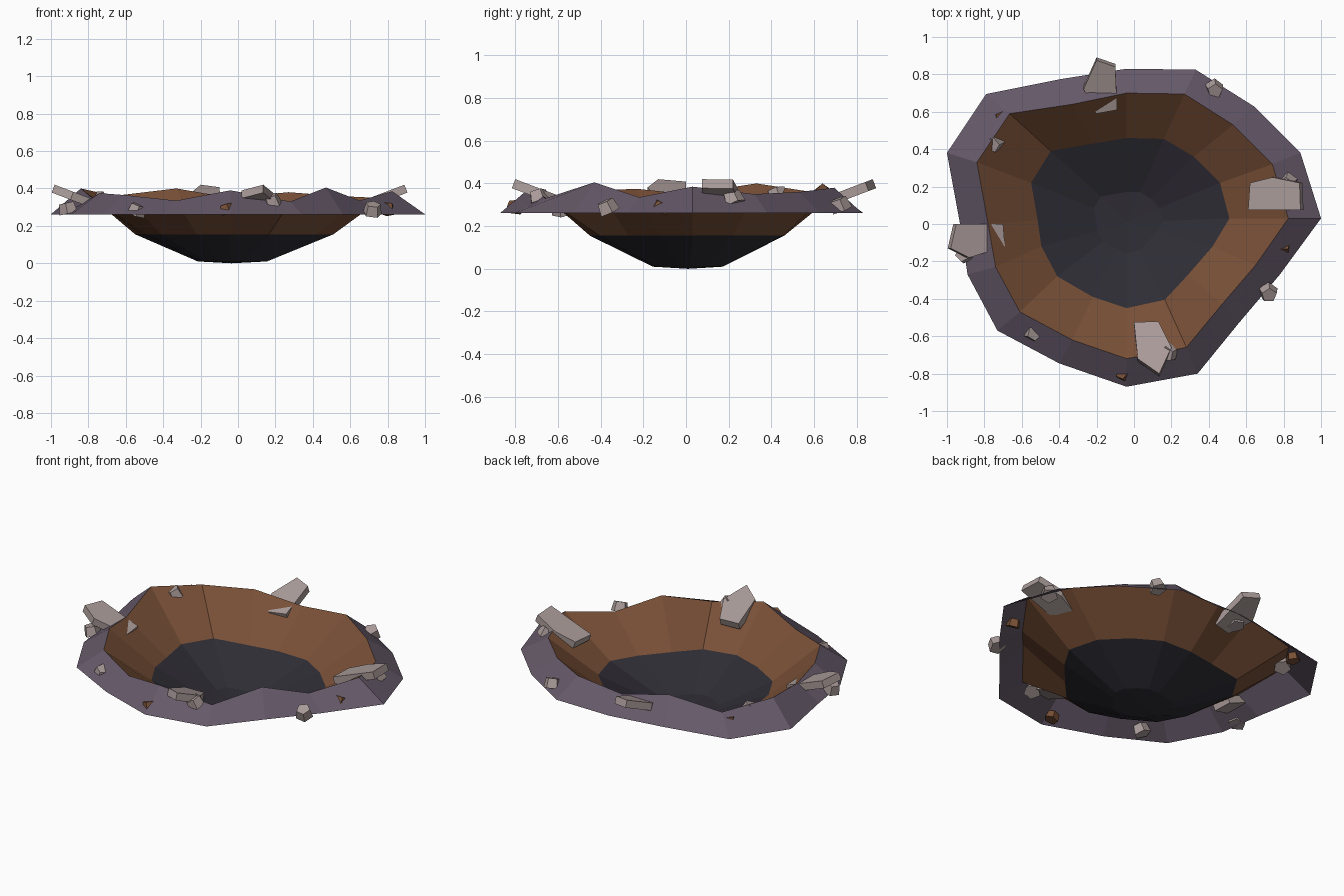
import bpy, bmesh, math, random
from mathutils import Vector, Euler

if "Cube" in bpy.data.objects:
    bpy.data.objects.remove(bpy.data.objects["Cube"])

random.seed(4)


def material(name, rgb):
    m = bpy.data.materials.new(name)
    m.diffuse_color = (*rgb, 1)
    m.use_nodes = True
    m.node_tree.nodes["Principled BSDF"].inputs["Base Color"].default_value = m.diffuse_color
    return m


ASH = material("ash_soil", (0.13, 0.10, 0.14))
EARTH = material("brown_earth", (0.19, 0.08, 0.038))
DARK = material("scorched_floor", (0.028, 0.026, 0.035))
STONE = material("stone", (0.40, 0.33, 0.32))


def finish(name, bm, mat):
    me = bpy.data.meshes.new(name)
    bm.to_mesh(me)
    bm.free()
    me.materials.append(mat)
    ob = bpy.data.objects.new(name, me)
    bpy.context.collection.objects.link(ob)
    return ob


def band(name, rings, mat, tip=None):
    """Flat-shaded strips between successive rings, optionally closed by a fan."""
    bm = bmesh.new()
    vr = [[bm.verts.new(p) for p in r] for r in rings]
    n = len(rings[0])
    for a, b in zip(vr, vr[1:]):
        for i in range(n):
            j = (i + 1) % n
            bm.faces.new((a[i], a[j], b[j], b[i]))
    if tip:
        t = bm.verts.new(tip)
        for i in range(n):
            bm.faces.new((vr[-1][i], vr[-1][(i + 1) % n], t))
    return finish(name, bm, mat)


# Crater outlines, counter-clockwise from +x
outer = [(1.0, .03), (.89, .38), (.64, .63), (.33, .825), (-.04, .83), (-.39, .775),
         (-.79, .695), (-1.0, .38), (-.93, .0), (-.89, -.27), (-.73, -.57), (-.40, -.745),
         (-.04, -.87), (.34, -.80), (.56, -.53), (.78, -.27)]
rim = [(.825, .03, .385), (.74, .32, .35), (.53, .53, .36), (.27, .695, .38), (-.04, .70, .35),
       (-.33, .64, .40), (-.665, .59, .36), (-.84, .33, .40), (-.78, 0, .35), (-.74, -.23, .375),
       (-.61, -.47, .365), (-.33, -.62, .335), (-.04, -.72, .39), (.28, -.66, .33),
       (.47, -.43, .405), (.65, -.22, .335)]
inner = [(.51, .03), (.46, .22), (.32, .36), (.16, .455), (-.04, .46), (-.22, .43),
         (-.445, .39), (-.55, .22), (-.515, .02), (-.495, -.12), (-.41, -.28), (-.22, -.39),
         (-.04, -.45), (.165, -.405), (.29, -.27), (.42, -.12)]
outer = [(x, y, .262) for x, y in outer]
inner = [(x, y, .155) for x, y in inner]
floor = [(-.035 + .35 * (x + .035), .01 + .36 * (y - .01), .01) for x, y, z in inner]

band("outer_slope", [outer, rim], ASH)
band("inner_wall", [rim, inner], EARTH)
band("crater_floor", [inner, floor], DARK, tip=(-.035, .01, 0))


def slab(name, outline, direction, top=.42, slope=.38, thick=.045):
    """Flat plate tilted upward towards the given outward direction."""
    d = Vector(direction)
    far = max(Vector(p).dot(d) for p in outline)
    bm = bmesh.new()
    vs = [bm.verts.new((x, y, top - slope * (far - Vector((x, y)).dot(d)))) for x, y in outline]
    f = bm.faces.new(vs)
    f.normal_update()
    if f.normal.z < 0:
        f.normal_flip()
    n = f.normal.copy()
    res = bmesh.ops.extrude_face_region(bm, geom=[f], use_keep_orig=True)
    low = [v for v in res["geom"] if isinstance(v, bmesh.types.BMVert)]
    bmesh.ops.translate(bm, verts=low, vec=-n * thick)
    bmesh.ops.recalc_face_normals(bm, faces=bm.faces[:])
    finish(name, bm, STONE)


# Large tilted plates on the rim
slab("slab_right", [(.61, .075), (.89, .075), (.885, .22), (.74, .25), (.62, .22)], (1, 0))
slab("slab_back", [(-.27, .72), (-.2, .59), (-.09, .61), (-.1, .84), (-.2, .875)], (0, 1))
slab("slab_left", [(-.95, 0), (-.98, -.13), (-.88, -.18), (-.69, -.12), (-.70, 0)], (-1, 0))
slab("slab_front", [(0, -.525), (.02, -.72), (.135, -.80), (.20, -.66), (.13, -.52)], (0, -1))


def rock(name, pos, r, mat):
    """Small five-sided chunk, tapered and tipped."""
    bm = bmesh.new()
    bmesh.ops.create_cone(bm, cap_ends=True, segments=5, radius1=r, radius2=r * .8, depth=r * 1.1)
    rot = Euler((random.uniform(-.4, .4), random.uniform(-.4, .4), random.uniform(0, math.tau)))
    bmesh.ops.transform(bm, matrix=rot.to_matrix().to_4x4(), verts=bm.verts[:])
    bmesh.ops.translate(bm, verts=bm.verts[:], vec=pos)
    finish(name, bm, mat)


# Scattered stones and half-buried earth clods
stones = [(.43, .72, .30), (.72, -.37, .29), (-.75, .43, .345), (-.91, -.16, .295),
          (.18, -.69, .335), (.82, .22, .33), (-.54, -.58, .285), (-.2, .67, .315)]
for i, p in enumerate(stones):
    rock(f"stone_{i + 1}", p, .052, STONE)
clods = [(.80, -.12, .29), (-.71, .57, .315), (-.06, -.80, .29)]
for i, p in enumerate(clods):
    rock(f"earth_clod_{i + 1}", p, .042, EARTH)
